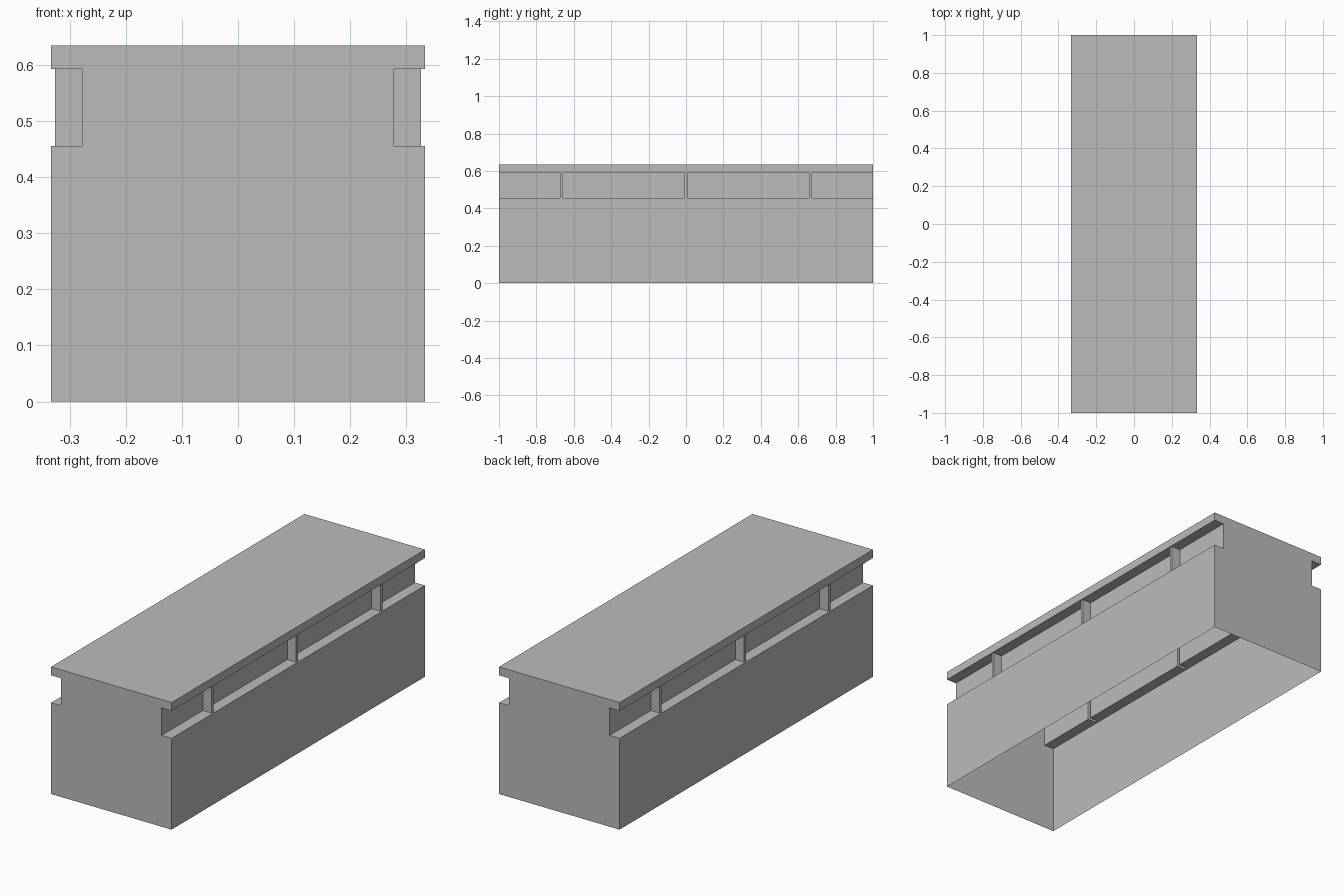
import bpy
import bmesh

old = bpy.data.objects.get("Cube")
if old:
    bpy.data.objects.remove(old, do_unlink=True)

HALF_W, HALF_L, HEIGHT = 0.333, 1.0, 0.635
SILL, LINTEL = 0.456, 0.593          # bottom and top of the side recesses
WALL_X, POST_X = 0.278, 0.326        # recessed wall and post faces
POST_HALF = 0.008


def section(x):
    """Open cross-section, from the right foot over the roof to the left foot."""
    side = [(HALF_W, 0), (HALF_W, SILL), (x, SILL),
            (x, LINTEL), (HALF_W, LINTEL), (HALF_W, HEIGHT)]
    return [(-px, z) for px, z in side] + side[::-1]


# Stations along the length, switching to the wider section at each post
stations = [(-HALF_L, WALL_X)]
for y in (-0.666, 0, 0.666):
    stations += [(y - POST_HALF, WALL_X), (y - POST_HALF, POST_X),
                 (y + POST_HALF, POST_X), (y + POST_HALF, WALL_X)]
stations.append((HALF_L, WALL_X))

# Loft the hollow shell, open underneath
bm = bmesh.new()
rings = [[bm.verts.new((x, y, z)) for x, z in section(w)] for y, w in stations]
for a, b in zip(rings, rings[1:]):
    for i in range(len(a) - 1):
        face = bm.faces.new((a[i], a[i + 1], b[i + 1], b[i]))
        if face.calc_area() < 1e-6:
            bm.faces.remove(face)

# Flat end walls
bm.faces.new(rings[0][::-1])
bm.faces.new(rings[-1])
bmesh.ops.remove_doubles(bm, verts=bm.verts[:], dist=1e-5)
bm.normal_update()

# Turn the shell outward if the roof faces down
roof = max(bm.faces, key=lambda f: f.calc_center_median().z)
if roof.normal.z < 0:
    bmesh.ops.reverse_faces(bm, faces=bm.faces[:])

mesh = bpy.data.meshes.new("recessed_box_shell")
bm.to_mesh(mesh)
bm.free()
shell = bpy.data.objects.new("recessed_box_shell", mesh)
bpy.context.collection.objects.link(shell)

# Plain grey material
grey = bpy.data.materials.new("plain_grey")
grey.use_nodes = True
colour = (0.5, 0.5, 0.5, 1)
grey.diffuse_color = colour
grey.node_tree.nodes["Principled BSDF"].inputs["Base Color"].default_value = colour
mesh.materials.append(grey)
